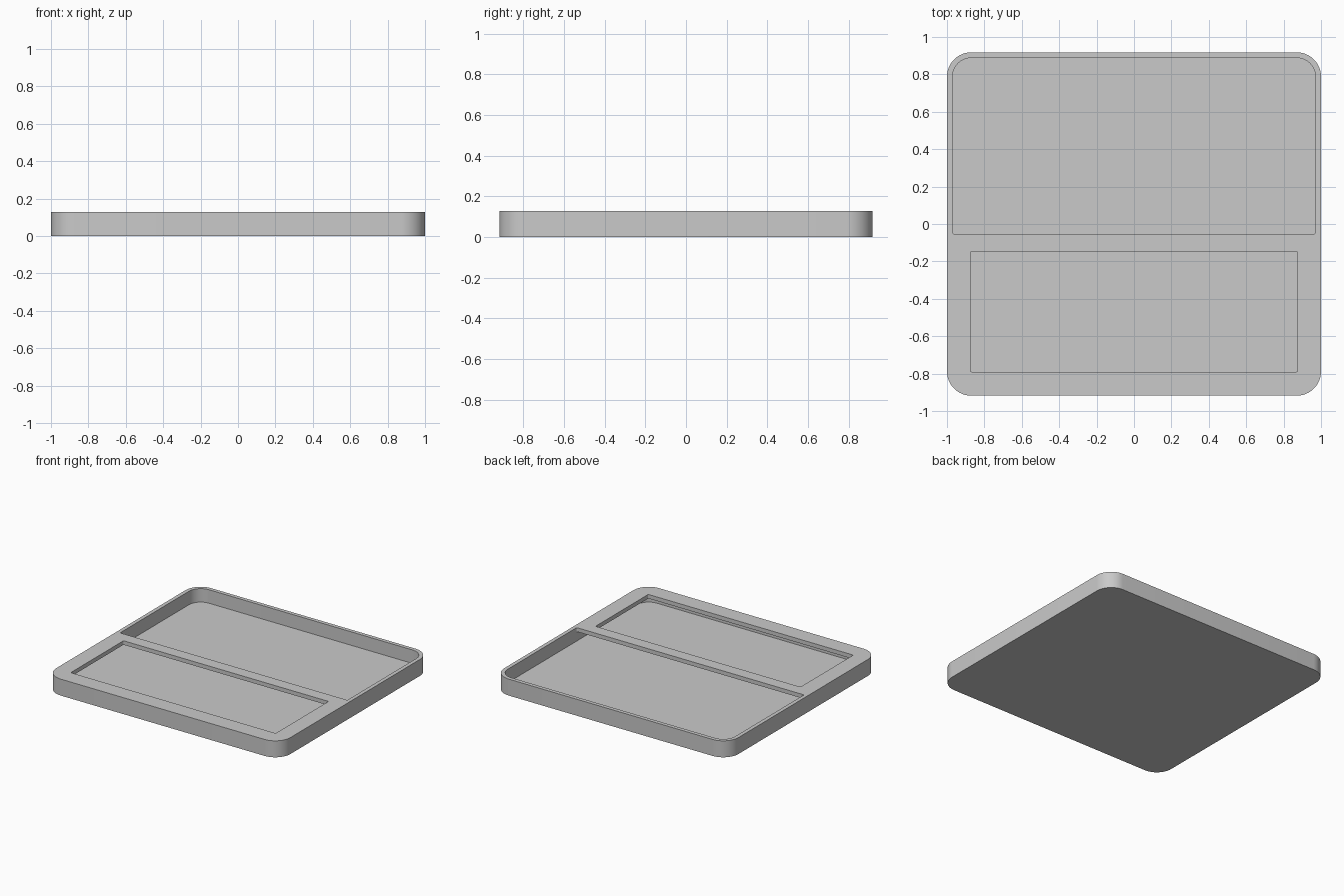
import bpy, bmesh
from math import sin, cos, pi, radians

cube = bpy.data.objects.get("Cube")
if cube:
    bpy.data.objects.remove(cube, do_unlink=True)

grey = bpy.data.materials.new("plain grey")
grey.use_nodes = True
colour = (0.59, 0.59, 0.59, 1)
grey.diffuse_color = colour
grey.node_tree.nodes["Principled BSDF"].inputs["Base Color"].default_value = colour


def rounded_slab(name, half_x, y0, y1, z0, z1, front_r, back_r, steps=12):
    """Upright slab whose front and back corners have their own radius."""
    corners = [(1, 1, back_r), (-1, 1, back_r), (-1, -1, front_r), (1, -1, front_r)]
    bm = bmesh.new()
    ring = []
    for i, (sx, sy, r) in enumerate(corners):
        cx = sx * (half_x - r)
        cy = y1 - r if sy > 0 else y0 + r
        for k in range(steps + 1):
            a = (i + k / steps) * pi / 2
            ring.append(bm.verts.new((cx + r * cos(a), cy + r * sin(a), z0)))
    base = bm.faces.new(ring)
    top = bmesh.ops.extrude_face_region(bm, geom=[base])["geom"]
    bmesh.ops.translate(bm, vec=(0, 0, z1 - z0),
                        verts=[v for v in top if isinstance(v, bmesh.types.BMVert)])
    bmesh.ops.recalc_face_normals(bm, faces=bm.faces)
    mesh = bpy.data.meshes.new(name)
    bm.to_mesh(mesh)
    bm.free()
    mesh.materials.append(grey)
    obj = bpy.data.objects.new(name, mesh)
    bpy.context.collection.objects.link(obj)
    return obj


def select_only(obj):
    bpy.ops.object.select_all(action='DESELECT')
    obj.select_set(True)
    bpy.context.view_layer.objects.active = obj


# Tray body
tray = rounded_slab("tray", 1, -0.918, 0.918, 0, 0.127, 0.13, 0.13)

# Hollow interior, then the rear and front openings through the thin top panel
cutters = [
    rounded_slab("interior_cutter", 0.97, -0.888, 0.888, 0.023, 0.096, 0.1, 0.1),
    rounded_slab("rear_opening_cutter", 0.97, -0.053, 0.888, 0.06, 0.2, 0.008, 0.1),
    rounded_slab("front_opening_cutter", 0.875, -0.79, -0.146, 0.06, 0.2, 0.008, 0.008),
]
select_only(tray)
for cutter in cutters:
    cutter.hide_render = True
    cut = tray.modifiers.new("opening", 'BOOLEAN')
    cut.operation = 'DIFFERENCE'
    cut.solver = 'EXACT'
    cut.object = cutter
    bpy.ops.object.modifier_apply(modifier=cut.name)
    bpy.data.objects.remove(cutter, do_unlink=True)

select_only(tray)
bpy.ops.object.shade_smooth_by_angle(angle=radians(30))
